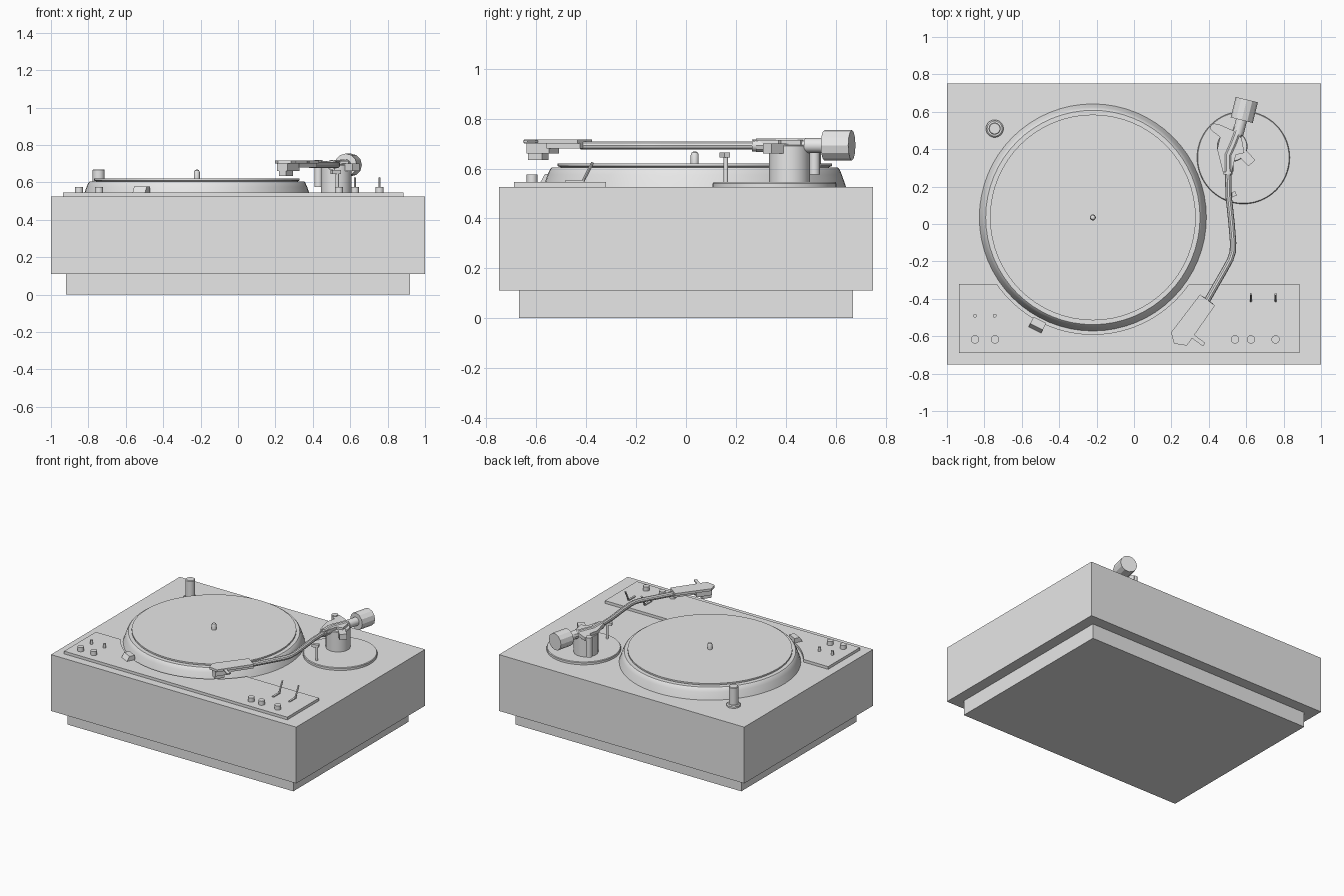
import bpy, bmesh, math
from mathutils import Vector

cube = bpy.data.objects.get("Cube")
if cube:
    bpy.data.objects.remove(cube)

grey = bpy.data.materials.new("plain grey")
grey.use_nodes = True
grey.diffuse_color = (0.8, 0.8, 0.8, 1)
grey.node_tree.nodes["Principled BSDF"].inputs["Base Color"].default_value = (0.8, 0.8, 0.8, 1)


def add(name, data, smooth=False):
    obj = bpy.data.objects.new(name, data)
    bpy.context.collection.objects.link(obj)
    data.materials.append(grey)
    bpy.ops.object.select_all(action="DESELECT")
    obj.select_set(True)
    bpy.context.view_layer.objects.active = obj
    if obj.type == "CURVE":
        bpy.ops.object.convert(target="MESH")
        obj = bpy.context.object
    if smooth:
        bpy.ops.object.shade_smooth_by_angle(angle=math.radians(35))
    return obj


def finish(name, bm, smooth=False):
    bmesh.ops.recalc_face_normals(bm, faces=bm.faces)
    mesh = bpy.data.meshes.new(name)
    bm.to_mesh(mesh)
    bm.free()
    return add(name, mesh, smooth)


def prism(name, outline, z0, z1):
    """Extrude a plan outline upward."""
    bm = bmesh.new()
    face = bm.faces.new([bm.verts.new((x, y, z0)) for x, y in outline])
    top = bmesh.ops.extrude_face_region(bm, geom=[face])["geom"]
    bmesh.ops.translate(bm, vec=(0, 0, z1 - z0),
                        verts=[v for v in top if isinstance(v, bmesh.types.BMVert)])
    return finish(name, bm)


def box(name, x0, x1, y0, y1, z0, z1):
    return prism(name, [(x0, y0), (x1, y0), (x1, y1), (x0, y1)], z0, z1)


def bar(name, a, b, width, z0, z1):
    """Flat bar between two plan points."""
    a, b = Vector(a), Vector(b)
    d = (b - a).normalized()
    n = Vector((-d.y, d.x)) * width / 2
    return prism(name, [a - n, b - n, b + n, a + n], z0, z1)


def lathe(name, x, y, profile, sides=32):
    """Turn (radius, height) points around a vertical axis."""
    bm = bmesh.new()
    rings = []
    for r, z in profile:
        rings.append([bm.verts.new((r * math.cos(i * math.tau / sides),
                                    r * math.sin(i * math.tau / sides), z))
                      for i in range(sides)])
    for low, high in zip(rings, rings[1:]):
        for i in range(sides):
            j = (i + 1) % sides
            bm.faces.new((low[i], low[j], high[j], high[i]))
    bm.faces.new(rings[0])
    bm.faces.new(rings[-1])
    obj = finish(name, bm, True)
    obj.location = (x, y, 0)
    return obj


def rod(name, a, b, r, sides=16, r2=None):
    a, b = Vector(a), Vector(b)
    bm = bmesh.new()
    bmesh.ops.create_cone(bm, cap_ends=True, segments=sides, radius1=r,
                          radius2=r2 or r, depth=(b - a).length)
    obj = finish(name, bm, sides > 12)
    obj.rotation_mode = "QUATERNION"
    obj.rotation_quaternion = (b - a).to_track_quat("Z", "Y")
    obj.location = (a + b) / 2
    return obj


def tube(name, points, r):
    curve = bpy.data.curves.new(name, "CURVE")
    curve.dimensions = "3D"
    curve.bevel_depth, curve.bevel_resolution = r, 3
    curve.use_fill_caps = True
    spline = curve.splines.new("POLY")
    spline.points.add(len(points) - 1)
    for p, co in zip(spline.points, points):
        p.co = (*co, 1)
    return add(name, curve, True)


# Cabinet
box("plinth", -0.92, 0.92, -0.67, 0.67, 0, 0.11)
box("cabinet", -1, 1, -0.75, 0.75, 0.11, 0.525)

# Control panel with a round notch that clears the platter
PX, PY, NOTCH = -0.22, 0.035, 0.625
left, right, front, back = -0.935, 0.885, -0.69, -0.32
start = math.asin((back - PY) / NOTCH)
arc = []
for i in range(33):
    t = start + (-math.pi - 2 * start) * i / 32
    arc.append((PX + NOTCH * math.cos(t), PY + NOTCH * math.sin(t)))
prism("control_panel", [(left, front), (right, front), (right, back)] + arc + [(left, back)],
      0.525, 0.545)

# Platter, mat and spindle
lathe("platter", PX, PY, [(0.607, 0.525), (0.602, 0.54), (0.59, 0.575), (0.58, 0.598),
                          (0.573, 0.605), (0.53, 0.605)], 64)
lathe("platter_mat", PX, PY, [(0.535, 0.6), (0.54, 0.606), (0.55, 0.61), (0.55, 0.621)], 64)
lathe("spindle", PX, PY, [(0.016, 0.62), (0.016, 0.655), (0.012, 0.664), (0.005, 0.668)], 16)

# Record adapter on its seat
lathe("adapter_seat", -0.745, 0.51, [(0.047, 0.525), (0.047, 0.537), (0.04, 0.543)])
lathe("adapter", -0.745, 0.51, [(0.032, 0.54), (0.032, 0.665), (0.028, 0.67)])

# Knobs, buttons and toggle levers
for i, x in enumerate((-0.85, -0.743, 0.54, 0.625, 0.757)):
    lathe(f"knob_{i + 1}", x, -0.617, [(0.022, 0.545), (0.022, 0.575)], 20)
for i, x in enumerate((-0.85, -0.745)):
    lathe(f"button_{i + 1}", x, -0.49, [(0.01, 0.545), (0.01, 0.575)], 12)
for i, x in enumerate((0.625, 0.757)):
    box(f"lever_foot_{i + 1}", x - 0.007, x + 0.007, -0.485, -0.41, 0.545, 0.552)
    rod(f"lever_{i + 1}", (x, -0.415, 0.545), (x, -0.374, 0.625), 0.006, 8)

# Strobe lamp, tapered and turned toward the platter
out = Vector((-0.45, -0.9)).normalized()
mid = Vector((-0.517, -0.54))
lamp = bar("strobe_lamp", mid - out * 0.03, mid + out * 0.03, 0.075, 0.545, 0.578)
for v in lamp.data.vertices:
    if v.co.z > 0.56 and (v.co.xy - mid).dot(out) > 0:
        v.co.xy -= out * 0.02

# Tonearm base, pillar and bearing plate
lathe("tonearm_base", 0.585, 0.355, [(0.248, 0.525), (0.248, 0.54), (0.244, 0.545)], 64)
lathe("tonearm_pillar", 0.525, 0.415, [(0.082, 0.545), (0.082, 0.69), (0.078, 0.695)])
prism("bearing_plate", [(0.475, 0.28), (0.52, 0.27), (0.545, 0.37), (0.59, 0.38),
                        (0.575, 0.46), (0.53, 0.5), (0.45, 0.535), (0.41, 0.52),
                        (0.42, 0.495), (0.46, 0.465), (0.445, 0.4)], 0.69, 0.715)
lathe("bearing_post", 0.43, 0.515, [(0.022, 0.575), (0.022, 0.72)], 16)
bar("lift_arm", (0.56, 0.40), (0.63, 0.325), 0.05, 0.66, 0.70)

# Tonearm with counterweight
Z = 0.693
rod("arm_collar", (0.502, 0.265, Z), (0.503, 0.31, Z), 0.024)
tube("arm_housing", [(0.503, 0.28, Z), (0.503, 0.37, Z), (0.53, 0.43, Z),
                     (0.567, 0.527, Z)], 0.029)
rod("counterweight_shaft", (0.555, 0.48, Z), (0.58, 0.575, Z), 0.03)
rod("counterweight", (0.576, 0.555, Z), (0.603, 0.665, Z), 0.061, 12)
tube("arm_tube", [(0.503, 0.28, Z), (0.506, 0.15, Z), (0.522, 0.0, Z), (0.53, -0.1, Z),
                  (0.528, -0.15, Z), (0.515, -0.19, Z), (0.485, -0.245, Z),
                  (0.385, -0.42, Z)], 0.017)

# Arm rest
rod("arm_rest_post", (0.53, 0.16, 0.545), (0.53, 0.16, 0.65), 0.009, 12)
bar("arm_rest_cradle", (0.50, 0.145), (0.545, 0.165), 0.025, 0.645, 0.665)

# Headshell, cartridge and finger lift
prism("headshell", [(0.353, -0.377), (0.198, -0.58), (0.214, -0.64), (0.283, -0.65),
                    (0.433, -0.436)], 0.70, 0.717)
bar("headshell_neck", (0.395, -0.405), (0.30, -0.54), 0.07, 0.68, 0.702)
bar("cartridge", (0.30, -0.53), (0.237, -0.62), 0.07, 0.66, 0.702)
bar("stylus_block", (0.275, -0.565), (0.237, -0.62), 0.045, 0.635, 0.662)
bar("finger_lift", (0.30, -0.59), (0.375, -0.645), 0.022, 0.704, 0.713)
